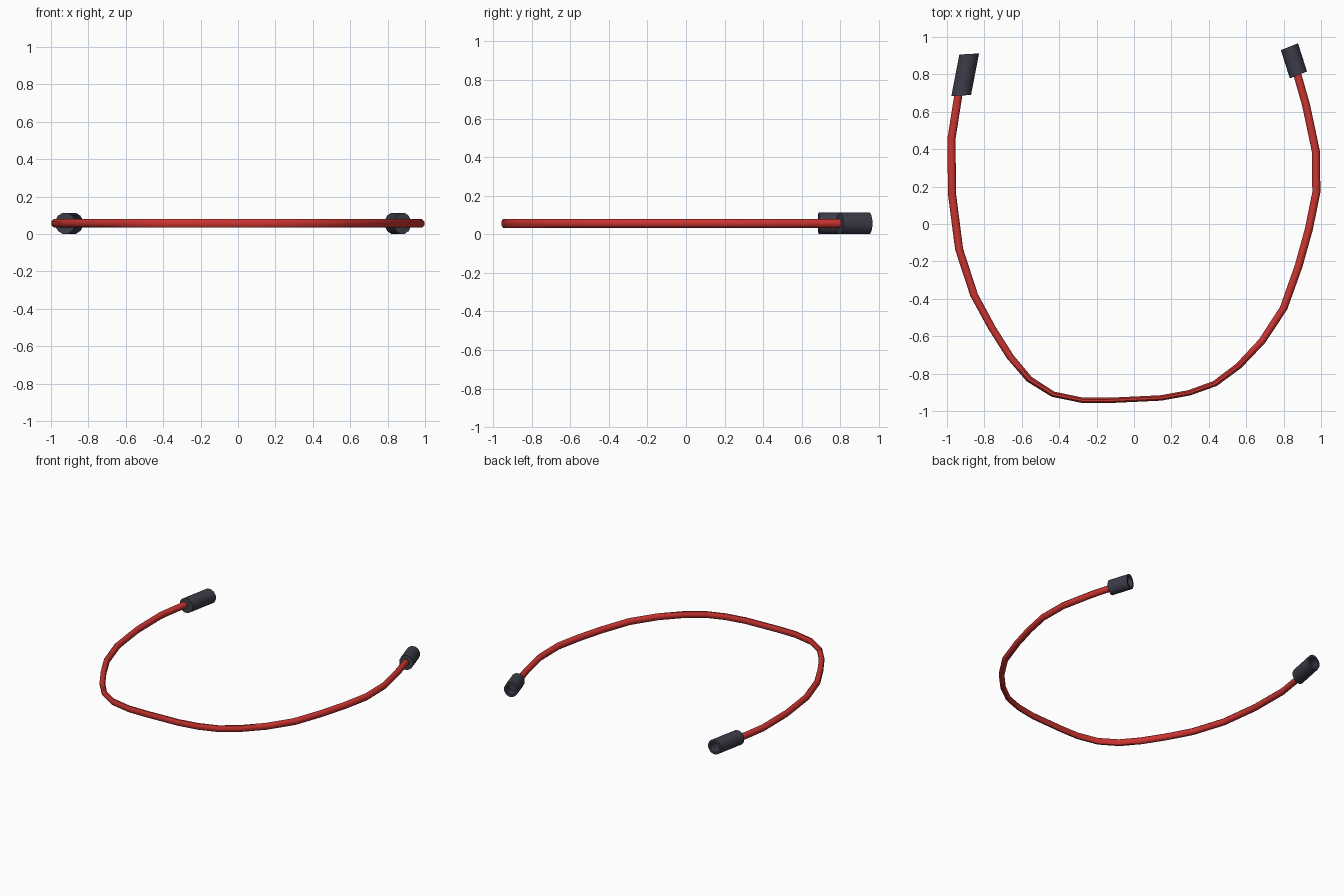
import bpy, math
from mathutils import Vector

if "Cube" in bpy.data.objects:
    bpy.data.objects.remove(bpy.data.objects["Cube"])

Z = 0.057  # height of the cable centre line


def material(name, rgb):
    m = bpy.data.materials.new(name)
    m.diffuse_color = (*rgb, 1)
    m.use_nodes = True
    m.node_tree.nodes["Principled BSDF"].inputs["Base Color"].default_value = m.diffuse_color
    return m


red = material("cable red", (0.60, 0.035, 0.03))
dark = material("plug charcoal", (0.045, 0.045, 0.065))


def loft(name, rings, sides, mat):
    """Skin rings given as (centre, side vector, height radius), capping both ends."""
    verts, faces = [], []
    for c, s, h in rings:
        for k in range(sides):
            a = 2 * math.pi * (k + 0.5) / sides
            verts.append((c.x + s.x * math.cos(a), c.y + s.y * math.cos(a), Z + h * math.sin(a)))
    for i in range(len(rings) - 1):
        for k in range(sides):
            a, b = i * sides + k, i * sides + (k + 1) % sides
            faces.append((a, b, b + sides, a + sides))
    faces.append(tuple(reversed(range(sides))))
    faces.append(tuple(range(len(verts) - sides, len(verts))))
    me = bpy.data.meshes.new(name)
    me.from_pydata(verts, [], faces)
    me.materials.append(mat)
    ob = bpy.data.objects.new(name, me)
    bpy.context.collection.objects.link(ob)
    # consistent outward normals and smooth sides
    bpy.ops.object.select_all(action='DESELECT')
    ob.select_set(True)
    bpy.context.view_layer.objects.active = ob
    bpy.ops.object.mode_set(mode='EDIT')
    bpy.ops.mesh.select_all(action='SELECT')
    bpy.ops.mesh.normals_make_consistent(inside=False)
    bpy.ops.object.mode_set(mode='OBJECT')
    bpy.ops.object.shade_smooth_by_angle(angle=math.radians(50))
    return ob


# cable: bent path, cross-section slightly thinner along y
path = [(-.927, .75), (-.94, .684), (-.976, .455), (-.973, .16), (-.935, -.135), (-.855, -.38),
        (-.76, -.555), (-.662, -.71), (-.56, -.83), (-.433, -.91), (-.273, -.943),
        (-.13, -.943), (.144, -.93), (.294, -.903), (.433, -.853), (.56, -.758),
        (.684, -.627), (.80, -.45), (.88, -.225), (.935, -.027), (.975, .17),
        (.972, .39), (.919, .64), (.876, .79), (.86, .84)]
pts = [Vector(p) for p in path]
rings = []
for i, p in enumerate(pts):
    t = (pts[min(i + 1, len(pts) - 1)] - pts[max(i - 1, 0)]).normalized()
    rings.append((p, Vector((-t.y * 0.0235, t.x * 0.0155)), 0.025))
loft("cable", rings, 8, red)


# plugs: slanted sleeves with a recessed open end
def plug(name, start, end, side):
    a, b, s = Vector(start), Vector(end), Vector(side)
    deep = b.lerp(a, 0.4)
    loft(name, [(a, s, 0.058), (b, s, 0.058), (b, s * 0.7, 0.04), (deep, s * 0.7, 0.04)], 12, dark)


plug("left_plug", (-.924, .687), (-.881, .909), (.0545, .003))
plug("right_plug", (.879, .797), (.831, .948), (.0475, .019))
